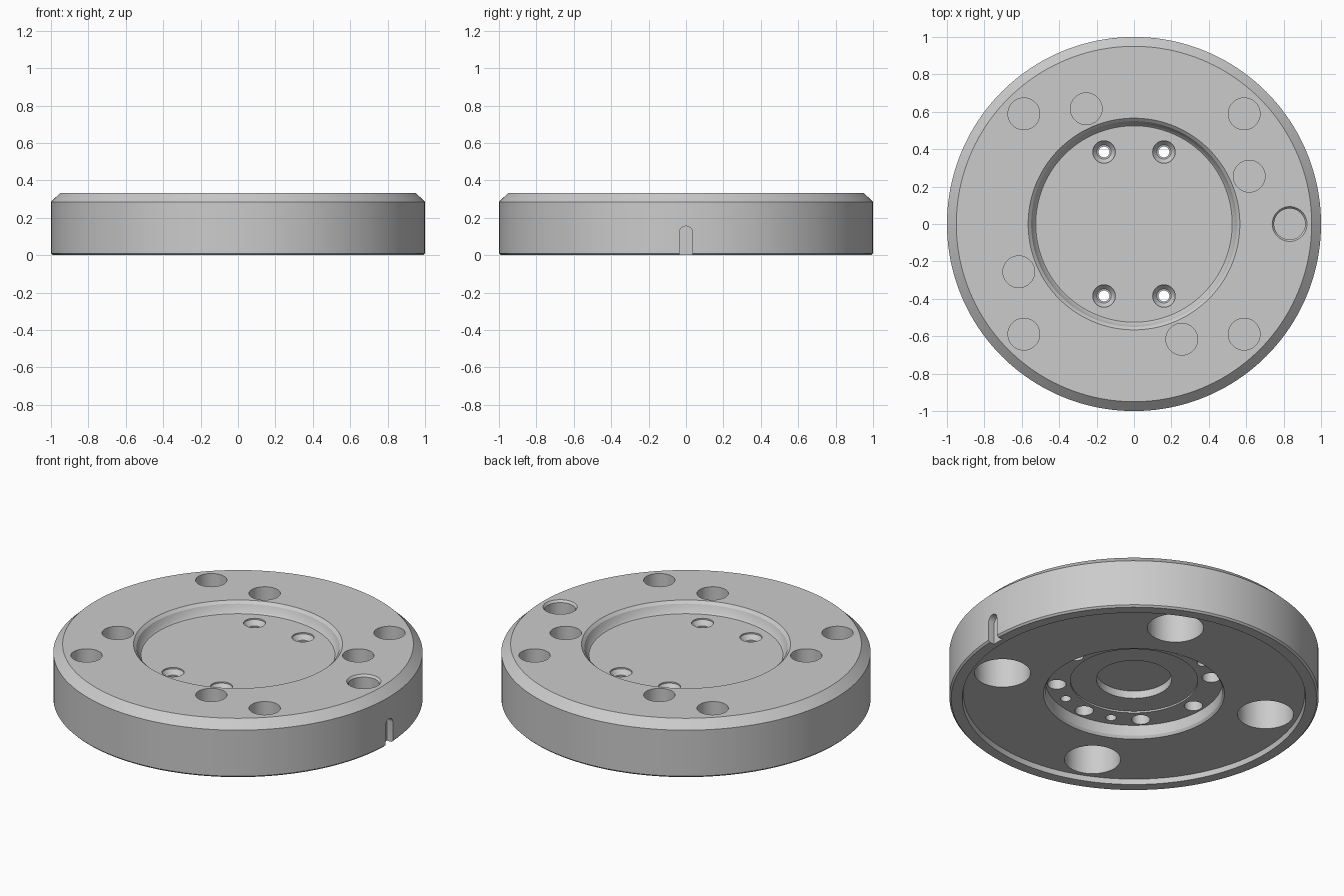
import bpy, bmesh
from math import cos, sin, pi, radians

if "Cube" in bpy.data.objects:
    bpy.data.objects.remove(bpy.data.objects["Cube"])


def lathe(bm, profile, segments, center=(0, 0)):
    """Revolve an (r, z) profile about a vertical axis through center."""
    rings = []
    for r, z in profile:
        count = 1 if r == 0 else segments
        rings.append([bm.verts.new((center[0] + r * cos(2 * pi * i / segments),
                                    center[1] + r * sin(2 * pi * i / segments), z))
                      for i in range(count)])
    for a, b in zip(rings, rings[1:]):
        for i in range(segments):
            j = (i + 1) % segments
            if len(a) == 1:
                bm.faces.new((a[0], b[i], b[j]))
            elif len(b) == 1:
                bm.faces.new((a[i], b[0], a[j]))
            else:
                bm.faces.new((a[i], b[i], b[j], a[j]))


def make_object(name, bm):
    bmesh.ops.recalc_face_normals(bm, faces=bm.faces)
    mesh = bpy.data.meshes.new(name)
    bm.to_mesh(mesh)
    bm.free()
    obj = bpy.data.objects.new(name, mesh)
    bpy.context.collection.objects.link(obj)
    return obj


def polar(r, degrees):
    return r * cos(radians(degrees)), r * sin(radians(degrees))


# Flange body: bottom recesses, chamfered rim, then top recess
bm = bmesh.new()
lathe(bm, [(0, .165), (.204, .165), (.204, .12), (.345, .12), (.345, .11),
           (.48, .11), (.48, .045), (.49, .03), (.924, .03), (.93, 0),
           (.99, 0), (1, .01), (1, .285), (.95, .333),
           (.566, .333), (.55, .318), (.535, .28), (.525, .27), (0, .27)], 160)
body = make_object("flange_body", bm)

# All holes are gathered in one cutter
bm = bmesh.new()
for k in range(4):
    # Blind holes in the top face, two bolt circles
    for r, a in ((.833, 45), (.667, 22.5)):
        lathe(bm, [(0, .13), (.085, .13), (.085, .4), (0, .4)], 48, polar(r, a + 90 * k))
    # Large pockets in the underside
    lathe(bm, [(0, -.1), (.152, -.1), (.152, .25), (0, .25)], 64, polar(.747, 67.5 + 90 * k))
# Chamfered dowel hole
lathe(bm, [(0, .13), (.083, .13), (.083, .32), (.093, .333), (.093, .4), (0, .4)], 48, (.832, 0))
# Blind holes around the underside hub
for k in range(8):
    lathe(bm, [(0, .08), (.05, .08), (.05, .21), (0, .21)], 32, polar(.42, 45 * k))
# Countersunk through holes
for x in (-.16, .16):
    for y in (-.385, .385):
        lathe(bm, [(0, .05), (.029, .05), (.029, .235), (.038, .235),
                   (.06, .262), (.06, .3), (0, .3)], 32, (x, y))
# Round-topped slot in the side
outline = [(-.035, -.05), (.035, -.05)]
outline += [(.035 * cos(pi * i / 12), .12 + .035 * sin(pi * i / 12)) for i in range(13)]
inner = [bm.verts.new((.96, y, z)) for y, z in outline]
face = bm.faces.new(inner)
moved = bmesh.ops.extrude_face_region(bm, geom=[face], use_keep_orig=True)["geom"]
bmesh.ops.translate(bm, vec=(.1, 0, 0),
                    verts=[g for g in moved if isinstance(g, bmesh.types.BMVert)])
cutter = make_object("hole_cutter", bm)
cutter.hide_render = True

# Cut the holes and bake the result
mod = body.modifiers.new("holes", "BOOLEAN")
mod.operation = "DIFFERENCE"
mod.solver = "EXACT"
mod.object = cutter
bpy.context.view_layer.objects.active = body
body.select_set(True)
bpy.ops.object.modifier_apply(modifier=mod.name)
bpy.data.objects.remove(cutter)
bpy.ops.object.shade_smooth_by_angle(angle=radians(25))
